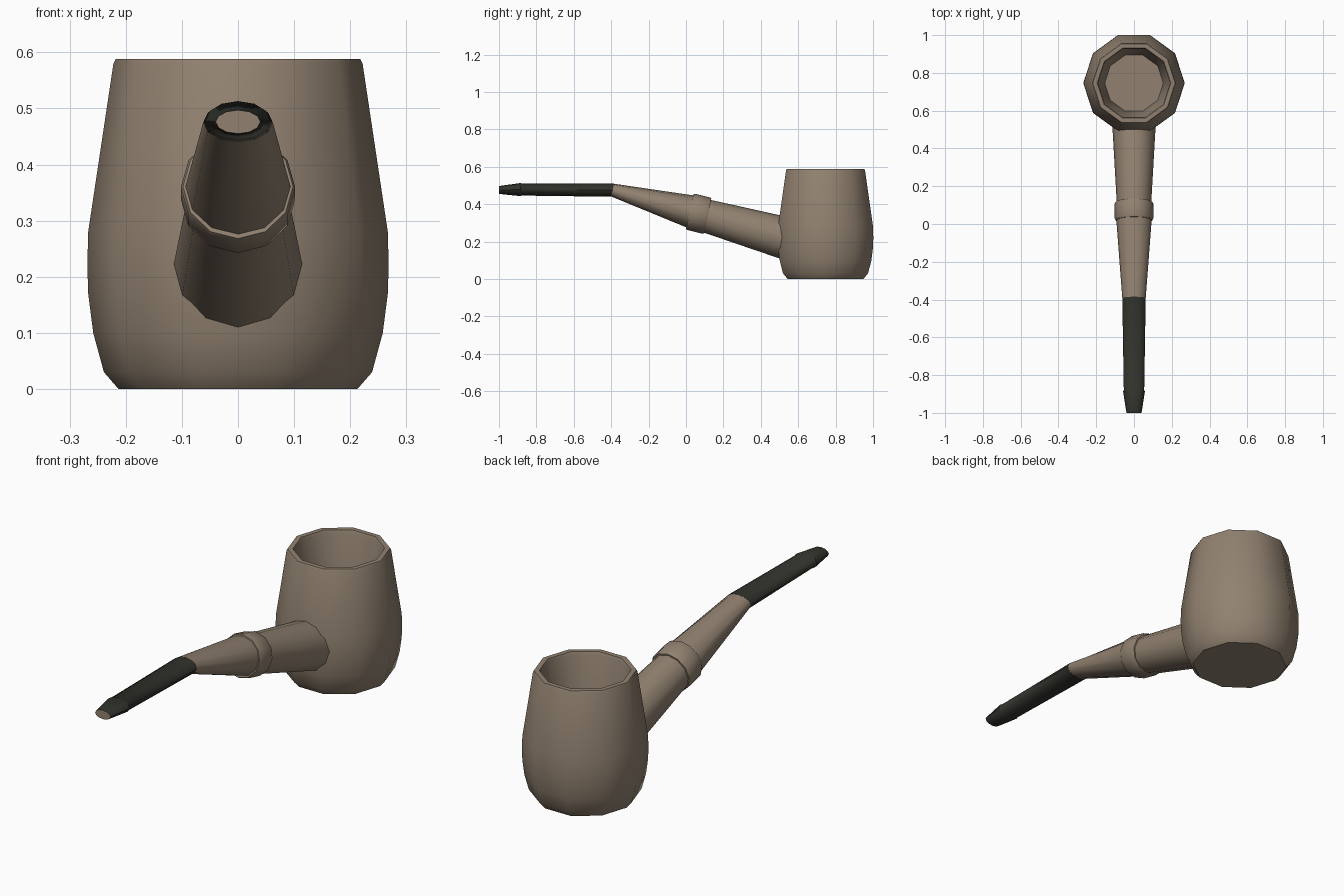
import bpy, bmesh, math

if "Cube" in bpy.data.objects:
    bpy.data.objects.remove(bpy.data.objects["Cube"])


def material(name, rgb):
    m = bpy.data.materials.new(name)
    m.diffuse_color = (*rgb, 1)
    m.use_nodes = True
    m.node_tree.nodes["Principled BSDF"].inputs["Base Color"].default_value = m.diffuse_color
    return m


BROWN = material("warm brown", (0.285, 0.222, 0.163))
BLACK = material("soft black", (0.031, 0.033, 0.025))


def loft(name, rings, mats, cap_start=True, cap_end=True, angle=40):
    """Skin a list of equal-length point rings and cap the ends."""
    bm = bmesh.new()
    loops = [[bm.verts.new(p) for p in ring] for ring in rings]
    n = len(loops[0])
    for a, b in zip(loops, loops[1:]):
        for i in range(n):
            j = (i + 1) % n
            bm.faces.new((a[i], a[j], b[j], b[i]))
    caps = []
    if cap_start:
        caps.append(bm.faces.new(loops[0][::-1]))
    if cap_end:
        caps.append(bm.faces.new(loops[-1]))
    bmesh.ops.recalc_face_normals(bm, faces=bm.faces)
    if len(mats) > 1:
        caps[-1].material_index = 1
    me = bpy.data.meshes.new(name)
    bm.to_mesh(me)
    bm.free()
    ob = bpy.data.objects.new(name, me)
    bpy.context.collection.objects.link(ob)
    for m in mats:
        me.materials.append(m)
    bpy.ops.object.select_all(action='DESELECT')
    ob.select_set(True)
    bpy.context.view_layer.objects.active = ob
    bpy.ops.object.shade_smooth_by_angle(angle=math.radians(angle))
    return ob


def flat_ring(r, z, n=10, cy=0.746):
    return [(r * math.cos(math.tau * i / n), cy + r * math.sin(math.tau * i / n), z)
            for i in range(n)]


def stem_ring(y, z, rx, rz, tilt=0.21, n=12):
    """Elliptical section across the stem; tilt leans its top towards +y."""
    t = math.atan(tilt)
    pts = []
    for i in range(n):
        a = math.tau * i / n
        v = rz * math.sin(a)
        pts.append((rx * math.cos(a), y + v * math.sin(t), z + v * math.cos(t)))
    return pts


# Bowl: outside from base to rim, then down the hollow to its floor
bowl = [(0.213, 0), (0.239, 0.03), (0.258, 0.10), (0.267, 0.17), (0.2685, 0.22),
        (0.267, 0.28), (0.222, 0.58), (0.218, 0.588), (0.195, 0.588),
        (0.190, 0.575), (0.155, 0.20)]
loft("bowl", [flat_ring(r, z) for r, z in bowl], [BROWN])

# Shank running into the bowl
loft("shank", [stem_ring(0.56, 0.21, 0.117, 0.115),
               stem_ring(0.09, 0.342, 0.09, 0.088)], [BROWN])

# Collar around the joint
loft("collar", [stem_ring(0.116, 0.337, 0.098, 0.095),
                stem_ring(0.108, 0.339, 0.102, 0.099),
                stem_ring(0.028, 0.359, 0.102, 0.099),
                stem_ring(0.020, 0.361, 0.098, 0.095)], [BROWN])

# Tapered stem
loft("stem", [stem_ring(0.04, 0.356, 0.095, 0.09),
              stem_ring(-0.392, 0.475, 0.062, 0.035)], [BROWN])

# Black mouthpiece with a small lip and tapered tip
loft("mouthpiece", [stem_ring(-0.392, 0.475, 0.062, 0.036),
                    stem_ring(-0.88, 0.478, 0.054, 0.032, 0),
                    stem_ring(-0.885, 0.478, 0.058, 0.035, 0),
                    stem_ring(-1.0, 0.476, 0.040, 0.021, 0)], [BLACK, BROWN])
